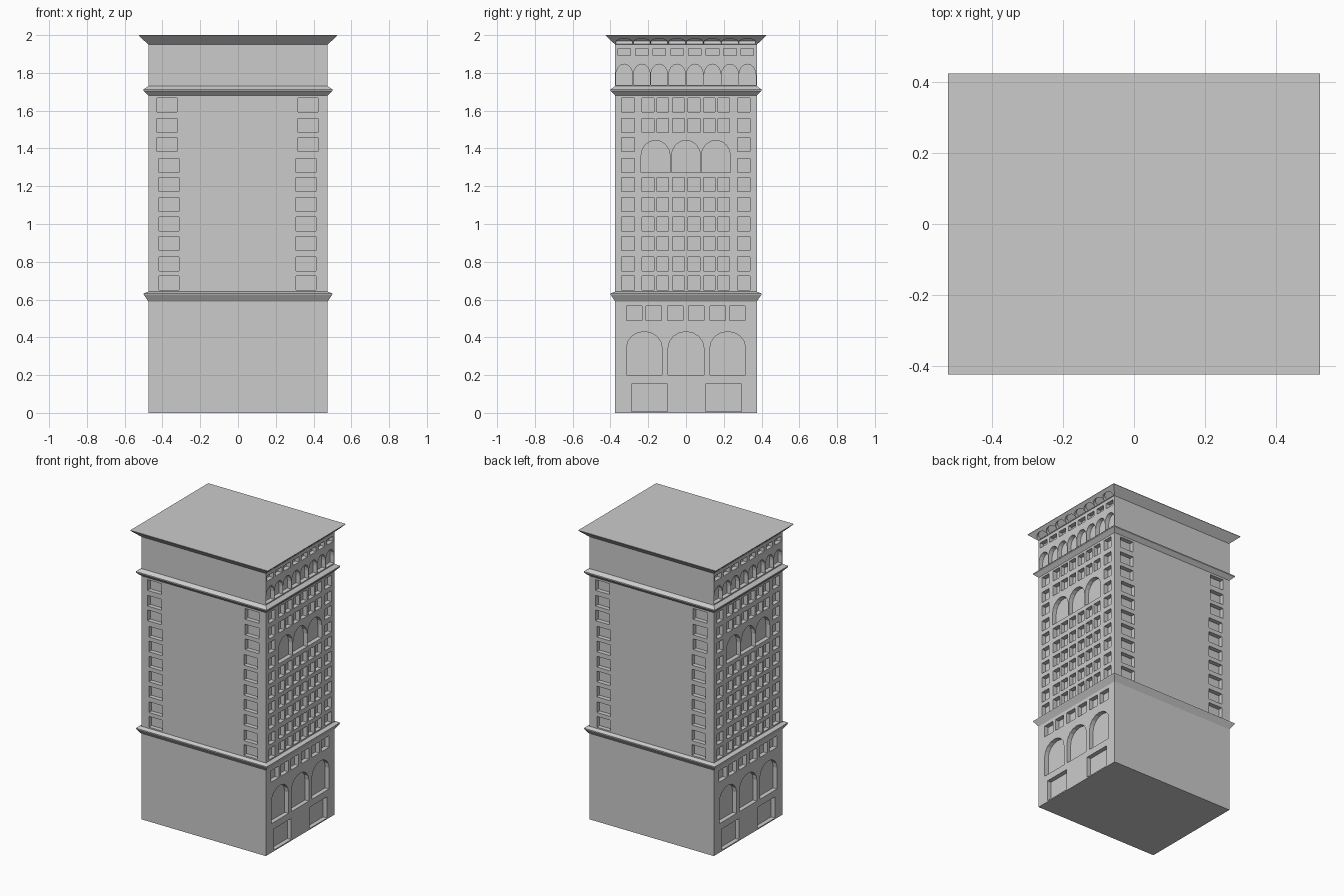
import bpy, bmesh, math
from mathutils import Vector, Matrix

if "Cube" in bpy.data.objects:
    bpy.data.objects.remove(bpy.data.objects["Cube"])

W, D = 0.475, 0.375          # half width and half depth of the tower shaft
DEPTH = 0.03                 # depth of window recesses

# Tower silhouette: (overhang beyond the shaft, height)
PROFILE = [(0, 0), (0, 0.59), (0.025, 0.627), (0.025, 0.632), (0, 0.642),
           (0, 1.68), (0.025, 1.705), (0.025, 1.713), (0, 1.73),
           (0, 1.95), (0.05, 1.997), (0.05, 2.0)]


def make_object(name, bm):
    bmesh.ops.recalc_face_normals(bm, faces=bm.faces)
    mesh = bpy.data.meshes.new(name)
    bm.to_mesh(mesh)
    bm.free()
    obj = bpy.data.objects.new(name, mesh)
    bpy.context.collection.objects.link(obj)
    return obj


def rect(c, z0, z1, w):
    return [(c - w / 2, z0), (c + w / 2, z0), (c + w / 2, z1), (c - w / 2, z1)]


def arch(c, z0, spring, apex, w, n=8):
    pts = [(c - w / 2, z0), (c + w / 2, z0)]
    for i in range(n + 1):
        a = math.pi * i / n
        pts.append((c + w / 2 * math.cos(a), spring + (apex - spring) * math.sin(a)))
    return pts


def recess(bm, outline, origin, u, v, depth=DEPTH):
    """Add a cutter prism on both of two opposite sides."""
    o, u, v = Vector(origin), Vector(u), Vector(v).normalized()
    n = u.cross(v)
    for turn in (0, math.pi):
        rot = Matrix.Rotation(turn, 3, 'Z')
        rings = [[bm.verts.new(rot @ (o + u * a + v * b + n * d)) for a, b in outline]
                 for d in (0.006, -depth)]
        k = len(outline)
        bm.faces.new(rings[0])
        bm.faces.new(rings[1][::-1])
        for i in range(k):
            j = (i + 1) % k
            bm.faces.new((rings[0][j], rings[0][i], rings[1][i], rings[1][j]))


# Tower shaft with string courses and flared cornice
bm = bmesh.new()
rings = [[bm.verts.new((sx * (W + o), sy * (D + o), z))
          for sx, sy in ((-1, -1), (1, -1), (1, 1), (-1, 1))] for o, z in PROFILE]
bm.faces.new(rings[0][::-1])
bm.faces.new(rings[-1])
for a, b in zip(rings, rings[1:]):
    for i in range(4):
        j = (i + 1) % 4
        bm.faces.new((a[i], a[j], b[j], b[i]))
tower = make_object("tower", bm)

# Recess cutters
bm = bmesh.new()


def side(outline):
    recess(bm, outline, (W, 0, 0), (0, 1, 0), (0, 0, 1))


def front(outline):
    recess(bm, outline, (0, -D, 0), (1, 0, 0), (0, 0, 1))


# Ground floor openings, tall arches and small windows above
for c in (-0.193, 0.198):
    side(rect(c, 0.008, 0.154, 0.19))
for c in (-0.221, 0, 0.221):
    side(arch(c, 0.2, 0.345, 0.43, 0.188))
for c in (-0.275, -0.17, -0.058, 0.055, 0.167, 0.272):
    side(rect(c, 0.488, 0.567, 0.082))

# Window grid of the middle storeys
ROWS = (0.688, 0.789, 0.897, 1.001, 1.103, 1.208, 1.31, 1.42, 1.521, 1.629)
for i, z in enumerate(ROWS):
    z0, z1 = z - 0.037, z + 0.037
    for c in (-0.307, 0.306):
        side(rect(c, z0, z1, 0.068))
    if i not in (6, 7):
        for c in (-0.201, -0.123, -0.04, 0.042, 0.123, 0.2):
            side(rect(c, z0, z1, 0.062))
    shift = 0.01 if i > 6 else 0
    for c in (-0.365 - shift, 0.36 + shift):
        front(rect(c, z0, z1, 0.106))

# Triple arch in the middle storeys
for c in (-0.161, 0, 0.158):
    side(arch(c, 1.273, 1.36, 1.443, 0.154))

# Arcade, attic windows and scalloped cornice niches
for c in (-0.327, -0.234, -0.142, -0.047, 0.047, 0.14, 0.233, 0.325):
    side(arch(c, 1.737, 1.79, 1.846, 0.089))
    side(rect(c, 1.891, 1.928, 0.067))
    recess(bm, arch(c, 0.003, 0.02, 0.046, 0.088),
           (W, 0, 1.95), (0, 1, 0), (0.05, 0, 0.047), 0.022)

cutter = make_object("recess_cutter", bm)
cutter.hide_render = True

# Carve the recesses
mod = tower.modifiers.new("recesses", 'BOOLEAN')
mod.operation = 'DIFFERENCE'
mod.solver = 'EXACT'
mod.object = cutter
bpy.context.view_layer.objects.active = tower
bpy.ops.object.modifier_apply(modifier=mod.name)
bpy.data.objects.remove(cutter, do_unlink=True)
